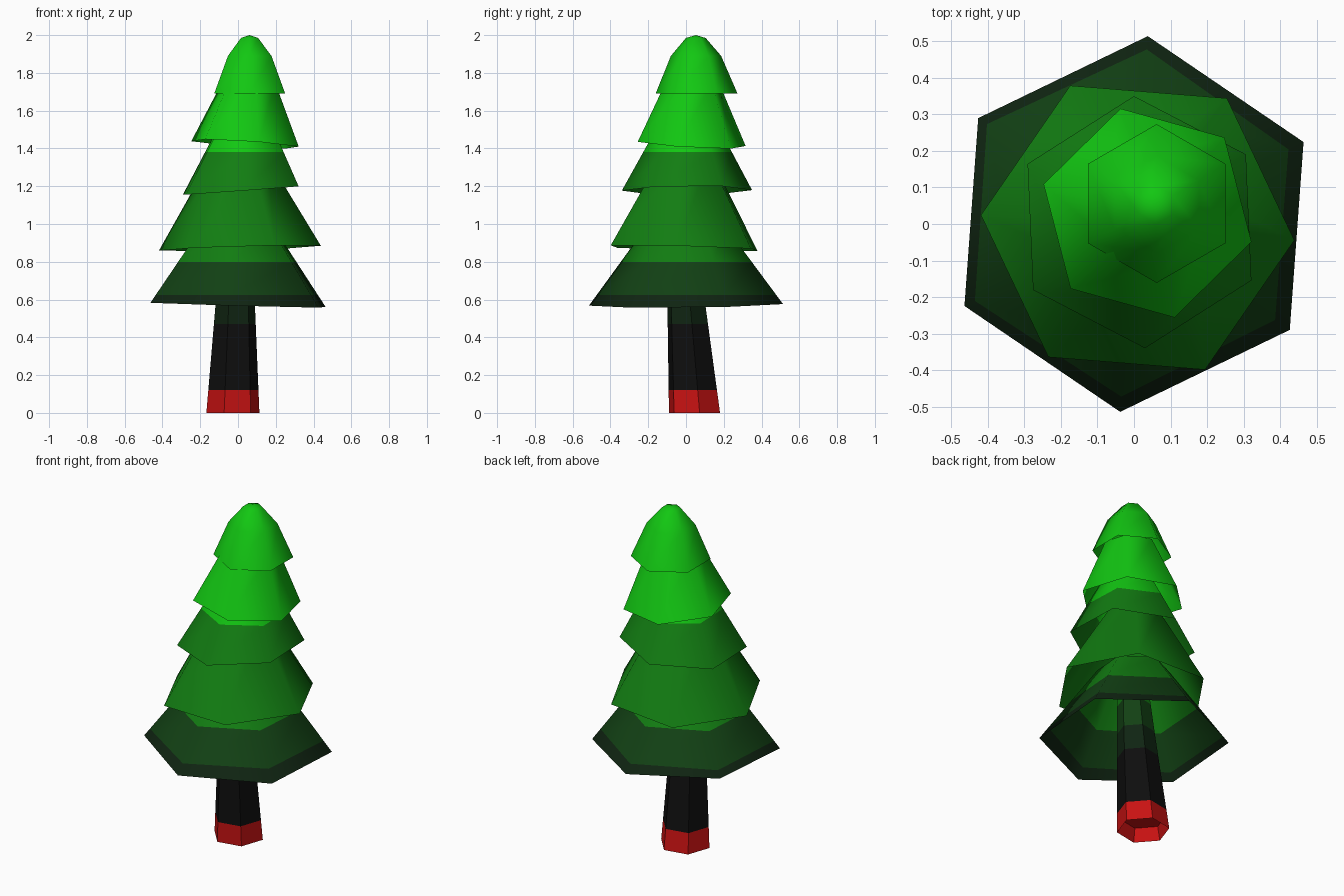
import bpy, bmesh, math
from mathutils import Vector

cube = bpy.data.objects.get("Cube")
if cube:
    bpy.data.objects.remove(cube)

# Colour bands from the ground up: name, linear colour, upper height
BANDS = [
    ("base red", (0.58, 0.006, 0.006), 0.12),
    ("bark black", (0.0045, 0.0045, 0.0045), 0.47),
    ("deepest green", (0.005, 0.018, 0.006), 0.625),
    ("dark green", (0.006, 0.052, 0.007), 0.80),
    ("middle green", (0.006, 0.205, 0.006), 1.38),
    ("bright green", (0.006, 0.57, 0.006), 9.0),
]
materials = []
for name, rgb, _ in BANDS:
    mat = bpy.data.materials.new(name)
    mat.use_nodes = True
    mat.diffuse_color = (*rgb, 1)
    bsdf = mat.node_tree.nodes["Principled BSDF"]
    bsdf.inputs["Base Color"].default_value = (*rgb, 1)
    bsdf.inputs["Roughness"].default_value = 0.9
    materials.append(mat)


def loft(name, rings, angle, smooth, tip=None, cap_start=False):
    """Skin six-sided rings (x, y, z, radius, slope_x, slope_y), band-coloured by height."""
    bm = bmesh.new()
    loops = []
    for cx, cy, z, r, sx, sy in rings:
        loop = []
        for i in range(6):
            a = math.radians(angle + 60 * i)
            dx, dy = r * math.cos(a), r * math.sin(a)
            loop.append(bm.verts.new((cx + dx, cy + dy, z + sx * dx + sy * dy)))
        loops.append(loop)
    for low, high in zip(loops, loops[1:]):
        for i in range(6):
            j = (i + 1) % 6
            bm.faces.new((low[i], low[j], high[j], high[i])).smooth = smooth
    # Pointed tip or flat cap on top
    if tip:
        point = bm.verts.new(tip)
        for i in range(6):
            bm.faces.new((loops[-1][i], loops[-1][(i + 1) % 6], point)).smooth = smooth
    else:
        bm.faces.new(loops[-1])
    if cap_start:
        bm.faces.new(loops[0][::-1])
    # Cut along the colour heights
    for _, _, height in BANDS[:-1]:
        bmesh.ops.bisect_plane(bm, geom=bm.verts[:] + bm.edges[:] + bm.faces[:],
                               plane_co=Vector((0, 0, height)), plane_no=Vector((0, 0, 1)))
    for f in bm.faces:
        z = f.calc_center_median().z
        f.material_index = next(i for i, b in enumerate(BANDS) if z < b[2])
    mesh = bpy.data.meshes.new(name)
    bm.to_mesh(mesh)
    bm.free()
    for mat in materials:
        mesh.materials.append(mat)
    obj = bpy.data.objects.new(name, mesh)
    bpy.context.collection.objects.link(obj)
    return obj


# Leaning trunk with a hollow foot
loft("trunk", [
    (-0.027, 0.045, 0.08, 0.125, 0, 0),
    (-0.027, 0.045, 0.0, 0.143, 0, 0),
    (-0.015, 0.003, 0.56, 0.107, 0, 0),
    (-0.007, -0.02, 0.92, 0.084, 0, 0),
], 11, False, cap_start=True)

# Tilted, open-bottomed skirts of foliage: (name, rim ring, top ring, angle)
SKIRTS = [
    ("lowest_foliage", (0, 0, 0.572, 0.515, -0.028, 0.01), (0, 0, 1.0, 0.20, -0.01, 0), 25.8),
    ("low_foliage", (0.01, -0.01, 0.872, 0.43, 0.028, -0.025), (0.005, 0, 1.35, 0.15, 0.02, 0), -4.6),
    ("middle_foliage", (0.015, 0.005, 1.178, 0.345, 0.073, 0.007), (0.035, 0.01, 1.50, 0.17, 0.05, 0), 32.5),
    ("high_foliage", (0.037, 0.03, 1.424, 0.295, -0.065, -0.055), (0.058, 0.035, 1.75, 0.145, -0.04, -0.04), -15.5),
]
for name, rim, top, angle in SKIRTS:
    loft(name, [rim, top], angle, True)

# Rounded crown
loft("crown_foliage", [
    (0.062, 0.056, 1.69, 0.217, 0, 0),
    (0.062, 0.053, 1.89, 0.133, 0, 0),
    (0.061, 0.052, 1.985, 0.052, 0, 0),
], 30, True, tip=(0.061, 0.052, 2.0))
